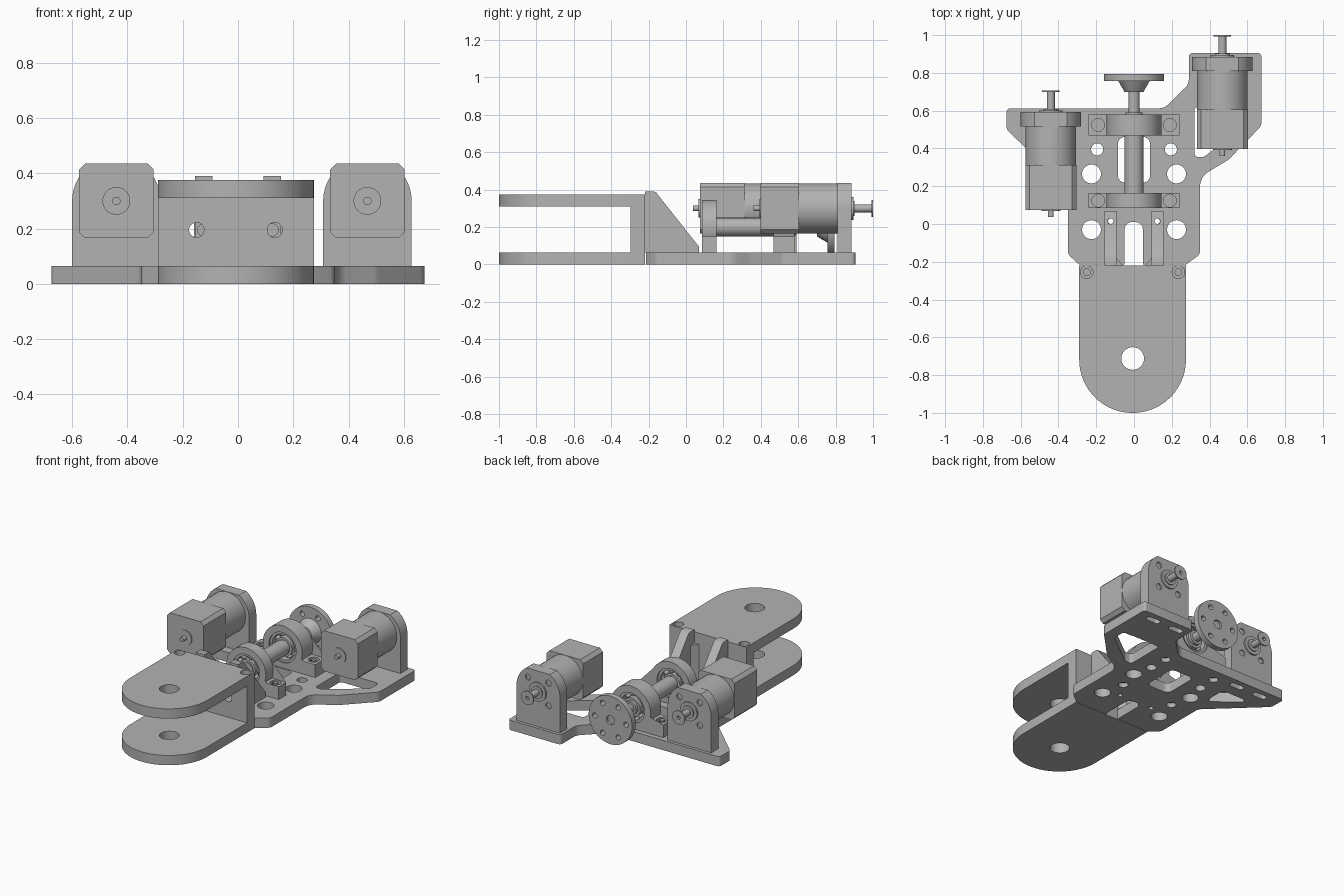
import bpy, bmesh, math
from mathutils import Vector, Matrix

if "Cube" in bpy.data.objects:
    bpy.data.objects.remove(bpy.data.objects["Cube"])

grey = bpy.data.materials.new("plain_grey")
grey.use_nodes = True
COLOUR = (0.45, 0.45, 0.45, 1)
grey.diffuse_color = COLOUR
grey.node_tree.nodes["Principled BSDF"].inputs["Base Color"].default_value = COLOUR

T = 0.065          # plate thickness
AXIS_Z = 0.2       # height of the main shaft
PARTS = []


def disc(x, y, r, n=32):
    return [(x + r * math.cos(2 * math.pi * i / n), y + r * math.sin(2 * math.pi * i / n)) for i in range(n)]


def rounded(corners, steps=8):
    """Polygon from (x, y, radius) corners, each filleted by its radius."""
    out = []
    for i, (x, y, r) in enumerate(corners):
        p = Vector((x, y))
        if r == 0:
            out.append((x, y))
            continue
        d1 = (Vector(corners[i - 1][:2]) - p).normalized()
        d2 = (Vector(corners[(i + 1) % len(corners)][:2]) - p).normalized()
        half = d1.angle(d2) / 2
        c = p + (d1 + d2).normalized() * (r / math.sin(half))
        s, e = p + d1 * (r / math.tan(half)) - c, p + d2 * (r / math.tan(half)) - c
        turn = math.atan2(s.x * e.y - s.y * e.x, s.dot(e))
        for k in range(steps + 1):
            q = c + Matrix.Rotation(turn * k / steps, 2) @ s
            out.append((q.x, q.y))
    return out


def box(x0, x1, y0, y1, r=0):
    return rounded([(x0, y0, r), (x1, y0, r), (x1, y1, r), (x0, y1, r)])


def add_prism(bm, pts, a, b, axis="z"):
    place = {"z": lambda u, v, w: (u, v, w), "y": lambda u, v, w: (u, w, v), "x": lambda u, v, w: (w, u, v)}[axis]
    lo = [bm.verts.new(place(u, v, a)) for u, v in pts]
    hi = [bm.verts.new(place(u, v, b)) for u, v in pts]
    bm.faces.new(lo)
    bm.faces.new(hi)
    for i in range(len(pts)):
        j = (i + 1) % len(pts)
        bm.faces.new((lo[i], lo[j], hi[j], hi[i]))


def finish(name, bm):
    bmesh.ops.recalc_face_normals(bm, faces=bm.faces)
    mesh = bpy.data.meshes.new(name)
    bm.to_mesh(mesh)
    bm.free()
    ob = bpy.data.objects.new(name, mesh)
    bpy.context.collection.objects.link(ob)
    mesh.materials.append(grey)
    return ob


def part(name, prisms, holes=()):
    """Each prism or hole is (outline, start, end, axis)."""
    bm = bmesh.new()
    for p in prisms:
        add_prism(bm, *p)
    ob = finish(name, bm)
    if holes:
        bm = bmesh.new()
        for h in holes:
            add_prism(bm, *h)
        cutter = finish("cutter", bm)
        cutter.hide_render = True
        mod = ob.modifiers.new("cut", "BOOLEAN")
        mod.operation, mod.solver, mod.object, mod.use_self = "DIFFERENCE", "EXACT", cutter, True
        bpy.context.view_layer.update()
        mesh = bpy.data.meshes.new_from_object(ob.evaluated_get(bpy.context.evaluated_depsgraph_get()))
        ob.modifiers.clear()
        ob.data = mesh
        bpy.data.objects.remove(cutter)
    PARTS.append(ob)
    return ob


def lathe(name, profile, x, z, closed=False):
    """Turn a (radius, y) profile about the y direction through (x, z)."""
    bm = bmesh.new()
    vs = [bm.verts.new((x + r, y, z)) for r, y in profile]
    es = [bm.edges.new((vs[i], vs[i + 1])) for i in range(len(vs) - 1)]
    if closed:
        es.append(bm.edges.new((vs[-1], vs[0])))
    bmesh.ops.spin(bm, geom=vs + es, cent=(x, 0, z), axis=(0, 1, 0), angle=2 * math.pi, steps=40)
    bmesh.ops.remove_doubles(bm, verts=bm.verts, dist=1e-5)
    PARTS.append(finish(name, bm))


# Base plate with lightening holes and slots
outline = rounded([
    (-.29, -.215, 0), (.275, -.215, .01), (.35, -.16, .04), (.35, .25, .09), (.5, .34, .1), (.675, .52, .05),
    (.675, .905, .02), (.29, .905, .02), (.29, .74, .06), (.16, .612, .08), (-.675, .612, .02),
    (-.675, .5, .04), (-.35, .19, .05), (-.35, -.16, .04)])
holes = [(box(-.085, .085, .22, .46, .035), -.1, .1),
         (rounded([(-.05, -.23, 0), (.047, -.23, 0), (.047, .01, .04), (-.05, .01, .04)]), -.1, .1),
         (rounded([(.32, .62, .02), (.32, .355, .02), (.37, .355, .03), (.6, .53, .02), (.6, .62, .02)]), -.1, .1),
         (rounded([(-.32, .46, .02), (-.32, .29, .02), (-.54, .46, .02)]), -.1, .1)]
for s in (-1, 1):
    holes += [(disc(s * .225, y, .05), -.1, .1) for y in (-.03, .265)]
    holes += [(disc(s * .195, .395, .032), -.1, .1), (disc(s * .122, .015, .015), -.1, .1)]
    for y in (.125, .525):
        holes += [(disc(s * .19, y, .018), -.1, .1), (disc(s * .19, y, .03), -.1, .03)]
    for mx, my in ((.468, .845), (-.44, .555)):
        cx = mx + s * .09
        holes.append((box(cx - .05, cx + .05, my - .02, my + .02, .018), -.1, .035))
part("base_plate", [(outline, 0, T)], holes)

# Fork: two round-ended plates joined by a wall
tongue = rounded([(-.29, -1, .282), (.275, -1, .282), (.275, -.22, 0), (-.29, -.22, 0)], 24)
pin = [(disc(-.007, -.712, .06), -.1, .5)]
part("fork_lower_plate", [(tongue, 0, T)], pin)
screws = []
for x in (-.25, .235):
    screws += [(disc(x, -.255, .018), .05, .5), (disc(x, -.255, .033), .34, .5)]
part("fork_upper_plate", [(tongue, .31, .375)], pin + screws)
part("fork_wall", [(box(-.29, .275, -.297, -.22), T, .31)],
     screws + [(disc(x, .195, .027), -.35, -.1, "y") for x in (-.15, .133)])

# Sloping gussets behind the wall
side = [(-.22, T), (.07, T), (.07, .095), (-.16, .385), (-.17, .39), (-.22, .39)]
for name, x0, x1 in (("right_gusset", -.155, -.093), ("left_gusset", .093, .155)):
    mid = (x0 + x1) / 2
    part(name, [(side, x0, x1, "x")],
         [(disc(mid, .015, .015), 0, .5), (disc(mid, .195, .022), -.3, -.15, "y")])
    inner = min(x0, x1, key=abs)
    toe = inner + math.copysign(.035, -inner)
    part(name + "_fillet", [([(inner, -.22), (toe, -.22), (inner, -.18)], T, .3)])

# Bearing blocks with ball bearings
for name, y0, y1 in (("front", .085, .163), ("rear", .468, .58)):
    ym = (y0 + y1) / 2
    arch = [(-.24, T), (.24, T), (.24, .15), (.136, .15)]
    a0 = math.atan2(-.05, .136)
    arch += [(.145 * math.cos(a), AXIS_Z + .145 * math.sin(a))
             for a in (a0 + (math.pi - 2 * a0) * i / 40 for i in range(41))]
    arch += [(-.136, .15), (-.24, .15)]
    cuts = [(disc(0, AXIS_Z, .1, 40), y0 - .1, y1 + .1, "y")]
    for s in (-1, 1):
        cuts += [(disc(s * .19, ym, .018), 0, .3), (disc(s * .19, ym, .034), .125, .3)]
    part(name + "_bearing_block", [(arch, y0, y1, "y")], cuts)
    for race, r0, r1 in (("inner", .046, .062), ("outer", .084, .101)):
        lathe(f"{name}_{race}_race", [(r0, y0 + .01), (r1, y0 + .01), (r1, y1 - .01), (r0, y1 - .01)], 0, AXIS_Z, True)
    bm = bmesh.new()
    for i in range(9):
        a = i * 2 * math.pi / 9
        spot = Matrix.Translation((.073 * math.cos(a), ym, AXIS_Z + .073 * math.sin(a)))
        bmesh.ops.create_uvsphere(bm, u_segments=12, v_segments=8, radius=.018, matrix=spot)
    PARTS.append(finish(name + "_bearing_balls", bm))

# Main shaft, hub and drilled flange
lathe("main_shaft", [(0, .09), (.046, .09), (.046, .163), (.05, .163), (.05, .468), (.046, .468),
                     (.046, .59), (.03, .59), (.03, .78), (0, .78)], 0, AXIS_Z)
lathe("hub", [(.03, .7), (.05, .7), (.085, .76), (.03, .76)], 0, AXIS_Z, True)
bolts = [(disc(.115 * math.cos(a), AXIS_Z + .115 * math.sin(a), .017, 20), .7, .9, "y")
         for a in (i * math.pi / 3 for i in range(6))]
part("output_flange", [(disc(0, AXIS_Z, .16, 48), .757, .795, "y")],
     bolts + [(disc(0, AXIS_Z, .03), .7, .9, "y")])


# Motors on upright mounts
def motor(name, x, face, tail):
    z, split = .3, face - .28
    c = .022
    h = .135
    gear = [(x + u, z + v) for u, v in ((-h, c - h), (c - h, -h), (h - c, -h), (h, c - h),
                                        (h, h - c), (h - c, h), (c - h, h), (-h, h - c))]
    part(name + "_housing", [(gear, tail, split, "y")])
    lathe(name + "_body", [(0, split), (.134, split), (.134, face - .01), (0, face - .01)], x, z)
    a1 = math.asin(h / .16)
    shape = [(x - .16, T), (x + .16, T)]
    shape += [(x + .16 * math.cos(a), z + .16 * math.sin(a)) for a in (a1 * i / 10 for i in range(11))]
    shape += [(x - .16 * math.cos(a), z + .16 * math.sin(a)) for a in (a1 * i / 10 for i in range(10, -1, -1))]
    part(name + "_mount", [(shape, face - .075, face, "y")],
         [(disc(x + u, z + v, .02, 20), face - .02, face + .1, "y") for u in (-.075, .075) for v in (-.075, .075)])
    lathe(name + "_output_boss", [(0, face - .01), (.062, face - .01), (.062, face + .01), (.04, face + .01),
                                  (.04, face + .017), (0, face + .017)], x, z)
    lathe(name + "_output_shaft", [(0, face), (.021, face), (.021, face + .108), (.046, face + .108),
                                   (.046, face + .116), (.012, face + .116), (.012, face + .1), (0, face + .1)], x, z)
    lathe(name + "_tail_pin", [(0, tail), (.05, tail), (.05, tail - .006), (.015, tail - .006),
                               (.015, tail - .037), (0, tail - .037)], x, z)


motor("left_motor", .468, .885, .398)
motor("right_motor", -.44, .592, .074)

# Smooth the round surfaces and keep the edges crisp
bpy.ops.object.select_all(action="DESELECT")
for ob in PARTS:
    ob.select_set(True)
bpy.context.view_layer.objects.active = PARTS[0]
bpy.ops.object.shade_smooth_by_angle(angle=math.radians(30))
